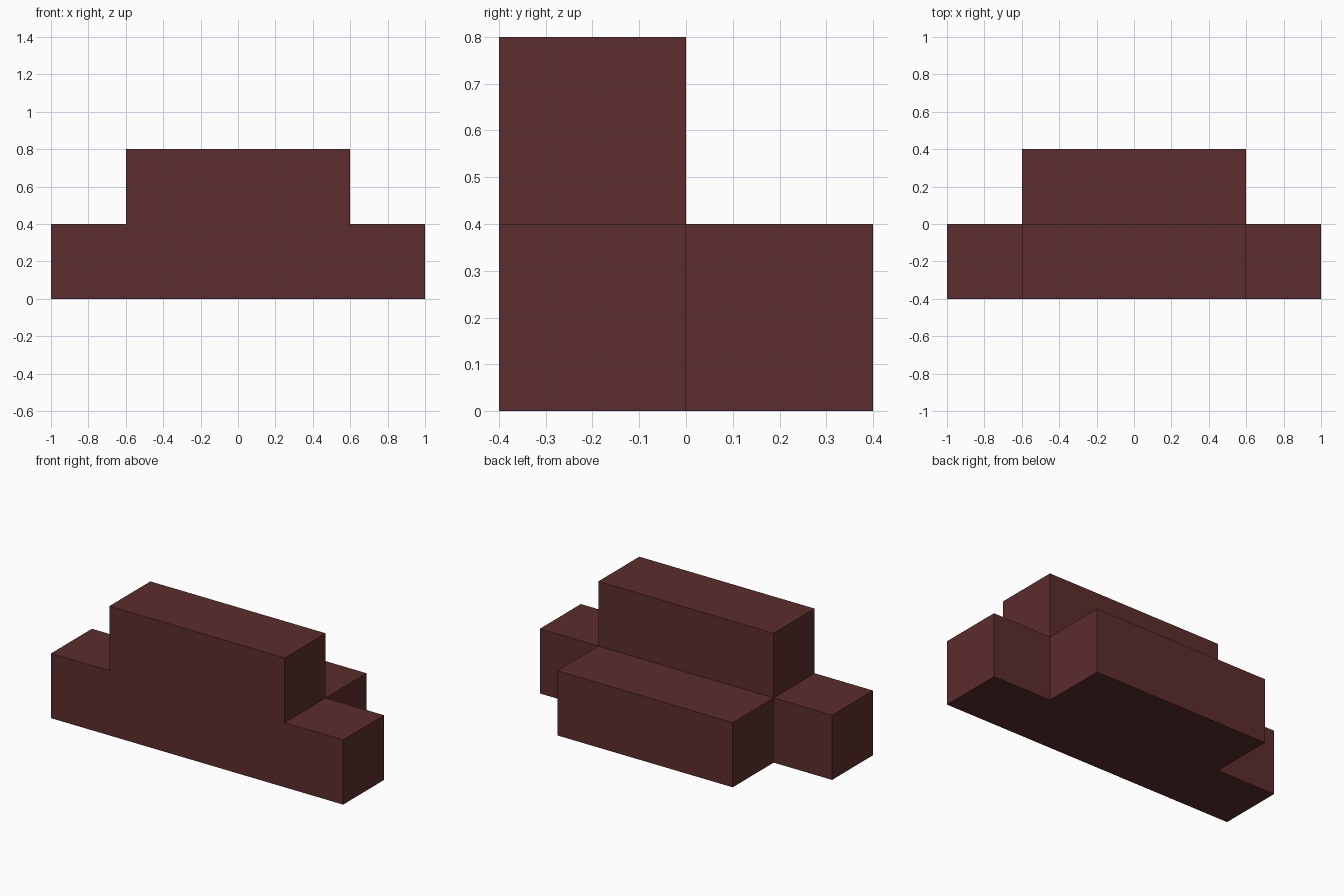
import bpy
import bmesh
from mathutils import Vector

cube = bpy.data.objects.get("Cube")
if cube:
    bpy.data.objects.remove(cube, do_unlink=True)

UNIT = 0.4          # height and depth of every block
HALF = 1.5 * UNIT   # half width of the middle block
END = 2.5 * UNIT    # half width of the base row


def extrude(bm, faces, offset):
    """Push faces along an offset, leaving no inner walls behind."""
    inner = any(len(e.link_faces) > 1 and not set(e.link_faces) <= set(faces)
                for f in faces for e in f.edges)
    new = bmesh.ops.extrude_face_region(bm, geom=faces)["geom"]
    verts = [g for g in new if isinstance(g, bmesh.types.BMVert)]
    bmesh.ops.translate(bm, verts=verts, vec=offset)
    if inner:
        old = [f for f in faces if f.is_valid]
        bmesh.ops.delete(bm, geom=old, context="FACES_ONLY")


bm = bmesh.new()

# Front profile: a base row in three cells with a raised middle cell
cells = [(-END, -HALF, 0), (-HALF, HALF, 0), (HALF, END, 0), (-HALF, HALF, UNIT)]
for x0, x1, z in cells:
    corners = [(x0, z), (x1, z), (x1, z + UNIT), (x0, z + UNIT)]
    bm.faces.new([bm.verts.new((x, -UNIT, h)) for x, h in corners])
bmesh.ops.remove_doubles(bm, verts=bm.verts[:], dist=0.001)
extrude(bm, bm.faces[:], Vector((0, UNIT, 0)))

# Rear block: the lower middle cell continues backward
target = Vector((0, 0, UNIT / 2))
rear = [f for f in bm.faces if (f.calc_center_median() - target).length < 0.01]
extrude(bm, rear, Vector((0, UNIT, 0)))

# Merge flat neighbours into clean faces
bmesh.ops.recalc_face_normals(bm, faces=bm.faces[:])
bmesh.ops.dissolve_limit(bm, angle_limit=0.01, verts=bm.verts[:], edges=bm.edges[:])

mesh = bpy.data.meshes.new("stepped_block")
bm.to_mesh(mesh)
bm.free()
block = bpy.data.objects.new("stepped_block", mesh)
bpy.context.collection.objects.link(block)

# Dark red finish
colour = (0.107, 0.026, 0.026, 1)
mat = bpy.data.materials.new("dark_red")
mat.use_nodes = True
mat.diffuse_color = colour
mat.node_tree.nodes["Principled BSDF"].inputs["Base Color"].default_value = colour
mesh.materials.append(mat)
